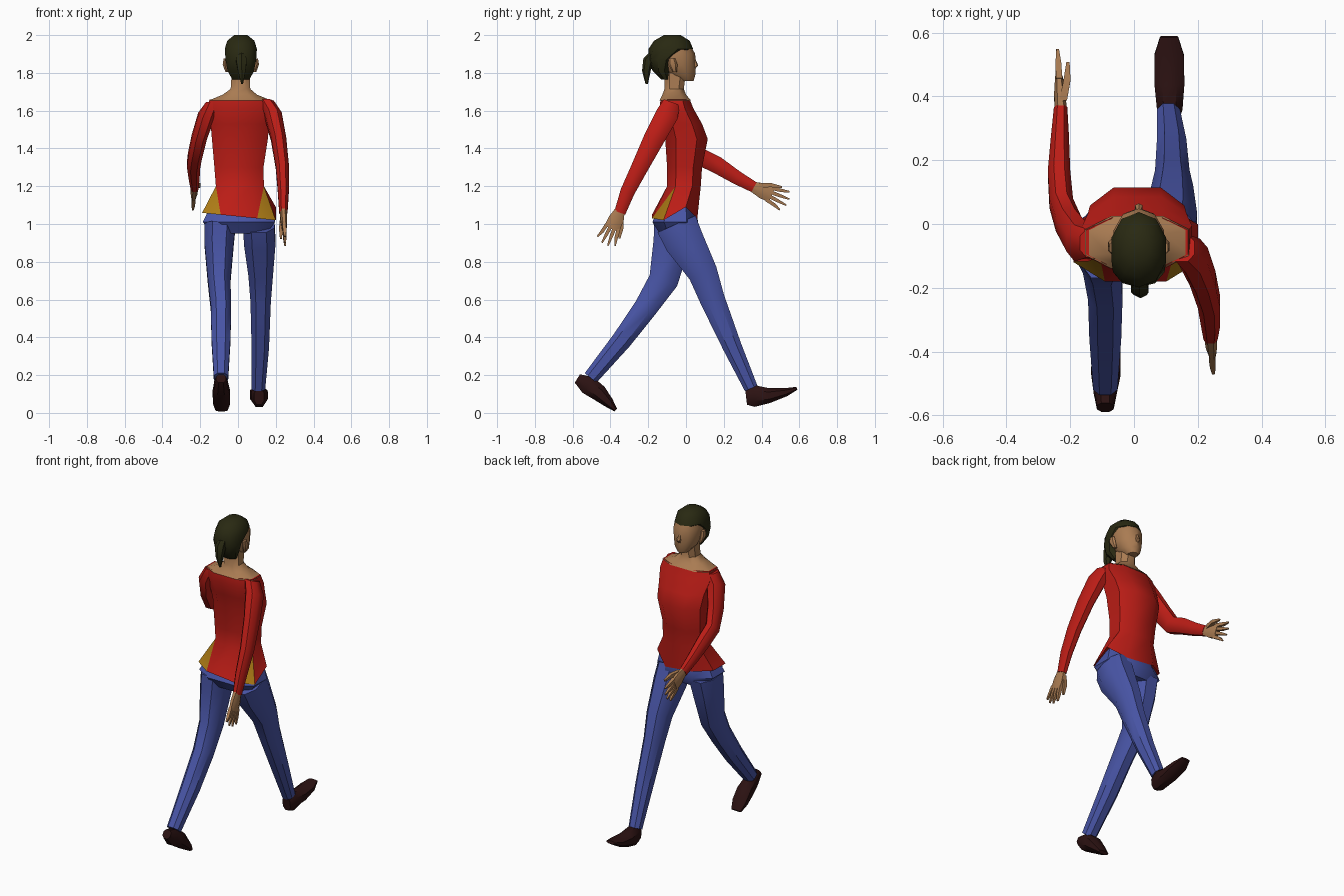
import bpy, bmesh
from math import cos, sin, pi
from mathutils import Vector

X = Vector((1, 0, 0))


def material(name, rgb):
    m = bpy.data.materials.new(name)
    m.diffuse_color = (*rgb, 1)
    return m


RED = material("red_cloth", (0.50, 0.012, 0.008))
GOLD = material("gold_cloth", (0.42, 0.20, 0.008))
BLUE = material("denim", (0.065, 0.09, 0.38))
SKIN = material("skin", (0.40, 0.20, 0.085))
HAIR = material("hair", (0.022, 0.022, 0.006))
SHOE = material("shoe_leather", (0.025, 0.006, 0.006))


def loft(name, path, mat, n=8, flat=False, power=0.85):
    """Closed tube through (x, y, z, half width in x, half depth) rings."""
    bm = bmesh.new()
    pts = [Vector(p[:3]) for p in path]
    unit = max(abs(cos((k + 0.5) * 2 * pi / n)) for k in range(n)) ** power
    rings = []
    for i, (p, spec) in enumerate(zip(pts, path)):
        t = Vector((0, 0, 1)) if flat else pts[min(i + 1, len(pts) - 1)] - pts[max(i - 1, 0)]
        b = t.cross(X).normalized()
        ring = []
        for k in range(n):
            a = (k + 0.5) * 2 * pi / n
            c, s = [(1 if v > 0 else -1) * abs(v) ** power / unit for v in (cos(a), sin(a))]
            ring.append(bm.verts.new(p + X * c * spec[3] + b * s * spec[4]))
        rings.append(ring)
    for lo, hi in zip(rings, rings[1:]):
        for k in range(n):
            j = (k + 1) % n
            bm.faces.new((lo[k], lo[j], hi[j], hi[k]))
    bm.faces.new(rings[0][::-1])
    bm.faces.new(rings[-1])
    bmesh.ops.recalc_face_normals(bm, faces=bm.faces)
    me = bpy.data.meshes.new(name)
    bm.to_mesh(me)
    bm.free()
    me.materials.append(mat)
    ob = bpy.data.objects.new(name, me)
    bpy.context.collection.objects.link(ob)
    return ob


def stack(name, levels, mat, n=8, power=0.8):
    """Horizontal rings given as (centre x, back y, front y, z, half width)."""
    return loft(name, [(cx, (y0 + y1) / 2, z, rx, (y1 - y0) / 2) for cx, y0, y1, z, rx in levels],
                mat, n, True, power)


# shirt
shirt = stack("shirt", [
    (0.005, -0.18, 0.06, 1.04, 0.195), (0.01, -0.10, 0.078, 1.20, 0.127),
    (0.005, -0.10, 0.085, 1.30, 0.13), (0.01, -0.11, 0.115, 1.45, 0.148),
    (0.01, -0.125, 0.085, 1.53, 0.155), (0.01, -0.14, 0.04, 1.61, 0.172),
    (0.01, -0.135, 0.02, 1.66, 0.16)], RED)

# uneven hem and gold side vents
shirt.data.materials.append(GOLD)
bm = bmesh.new()
bm.from_mesh(shirt.data)
bm.verts.ensure_lookup_table()
v = bm.verts
for k in range(8):
    v[k].co.z -= 0.1 * v[k].co.x
v[0].co.z += 0.07
for side, back in ((7, 6), (4, 5)):
    quad = next(f for f in bm.faces if {v[side], v[back], v[side + 8]} <= set(f.verts))
    bm.faces.remove(quad)
    bm.faces.new((v[back], v[side], v[side + 8])).material_index = 1
    bm.faces.new((v[back], v[side + 8], v[back + 8]))
bmesh.ops.recalc_face_normals(bm, faces=bm.faces)
bm.to_mesh(shirt.data)
bm.free()

# jeans
hips = stack("jeans_hips", [
    (0.01, -0.14, 0.04, 0.95, 0.14), (0.005, -0.178, 0.065, 1.01, 0.192),
    (0.008, -0.15, 0.05, 1.07, 0.165)], BLUE)
hips.data.vertices[16].co = (0.178, 0.0, 1.095)
loft("right_jeans_leg", [
    (0.11, -0.05, 1.0, 0.083, 0.11), (0.115, -0.01, 0.91, 0.083, 0.105),
    (0.12, 0.09, 0.74, 0.065, 0.078), (0.12, 0.14, 0.60, 0.054, 0.066),
    (0.118, 0.245, 0.35, 0.046, 0.05), (0.108, 0.345, 0.13, 0.036, 0.036)], BLUE)
loft("left_jeans_leg", [
    (-0.095, -0.06, 1.0, 0.083, 0.11), (-0.1, -0.075, 0.90, 0.078, 0.098),
    (-0.1, -0.12, 0.70, 0.06, 0.078), (-0.09, -0.215, 0.555, 0.054, 0.062),
    (-0.09, -0.34, 0.385, 0.05, 0.053), (-0.09, -0.505, 0.185, 0.038, 0.04)], BLUE)

# shoes
loft("right_shoe", [
    (0.112, 0.318, 0.085, 0.026, 0.042), (0.112, 0.36, 0.09, 0.04, 0.058),
    (0.111, 0.44, 0.092, 0.047, 0.040), (0.11, 0.53, 0.11, 0.046, 0.022),
    (0.11, 0.587, 0.13, 0.028, 0.008)], SHOE)
loft("left_shoe", [
    (-0.09, -0.575, 0.182, 0.026, 0.026), (-0.09, -0.52, 0.148, 0.036, 0.05),
    (-0.088, -0.46, 0.105, 0.046, 0.044), (-0.087, -0.41, 0.055, 0.045, 0.028),
    (-0.087, -0.372, 0.015, 0.032, 0.01)], SHOE)

# sleeves
loft("right_sleeve", [
    (0.15, -0.075, 1.645, 0.04, 0.045), (0.185, -0.10, 1.58, 0.046, 0.06),
    (0.215, -0.17, 1.45, 0.04, 0.055), (0.235, -0.245, 1.30, 0.035, 0.045),
    (0.24, -0.31, 1.17, 0.029, 0.038), (0.24, -0.35, 1.06, 0.022, 0.03)], RED)
loft("left_sleeve", [
    (-0.13, -0.06, 1.645, 0.04, 0.045), (-0.165, -0.06, 1.58, 0.046, 0.06),
    (-0.205, 0.0, 1.46, 0.04, 0.055), (-0.228, 0.065, 1.36, 0.037, 0.048),
    (-0.235, 0.16, 1.315, 0.035, 0.045), (-0.232, 0.27, 1.245, 0.028, 0.036),
    (-0.23, 0.36, 1.195, 0.021, 0.029)], RED)


# hands
def hand(side, wrist, tip, inward):
    w = Vector(wrist)
    d = (Vector(tip) - w) / 0.19
    u = d.cross(X)

    def at(along, across, x=0):
        return tuple(w + d * along + u * across + X * x)

    loft(side + "_palm", [(*at(-0.015, 0), 0.019, 0.026), (*at(0.045, 0), 0.018, 0.040),
                          (*at(0.10, 0), 0.012, 0.042)], SKIN)
    for i, length in enumerate((0.168, 0.188, 0.19, 0.175)):
        off = 0.033 - 0.022 * i
        loft(f"{side}_finger_{i + 1}", [
            (*at(0.085, off), 0.010, 0.010), (*at(0.135, off * 1.25), 0.009, 0.009),
            (*at(length, off * 1.6), 0.004, 0.004)], SKIN, 4)
    loft(side + "_thumb", [
        (*at(0.02, -0.02, inward * 0.3), 0.012, 0.013), (*at(0.075, -0.045, inward * 0.8), 0.011, 0.011),
        (*at(0.13, -0.058, inward), 0.005, 0.005)], SKIN, 4)


hand("right", (0.24, -0.352, 1.065), (0.25, -0.43, 0.892), -0.02)
hand("left", (-0.23, 0.36, 1.195), (-0.24, 0.54, 1.115), 0.03)

# bare shoulders, neck and head
stack("shoulders_and_neck", [
    (0.01, -0.14, 0.025, 1.655, 0.163), (0.01, -0.125, 0.0, 1.685, 0.09),
    (0.013, -0.114, -0.012, 1.715, 0.052), (0.015, -0.115, 0.0, 1.80, 0.048)], SKIN)
stack("head", [
    (0.015, -0.04, 0.038, 1.757, 0.03), (0.015, -0.09, 0.046, 1.79, 0.058),
    (0.015, -0.14, 0.046, 1.84, 0.073), (0.015, -0.15, 0.044, 1.90, 0.079),
    (0.015, -0.14, 0.018, 1.95, 0.07)], SKIN, 10, 0.95)
loft("nose", [(0.015, 0.036, 1.89, 0.006, 0.006), (0.015, 0.052, 1.84, 0.012, 0.011),
              (0.015, 0.043, 1.822, 0.008, 0.006)], SKIN, 6, True)
for side, s in (("left", -1), ("right", 1)):
    loft(side + "_ear", [(0.015 + s * 0.074, -0.06, 1.805, 0.008, 0.010),
                         (0.015 + s * 0.085, -0.07, 1.845, 0.011, 0.022),
                         (0.015 + s * 0.083, -0.075, 1.875, 0.008, 0.016)], SKIN, 6, True)

# hair cap and ponytail
stack("hair", [
    (0.015, -0.13, -0.085, 1.765, 0.045), (0.015, -0.175, -0.085, 1.81, 0.070),
    (0.015, -0.195, -0.06, 1.87, 0.081), (0.015, -0.193, 0.032, 1.927, 0.085),
    (0.015, -0.165, 0.015, 1.97, 0.072), (0.015, -0.115, -0.03, 2.0, 0.035)], HAIR, 10, 0.95)
loft("ponytail", [
    (0.018, -0.17, 1.90, 0.02, 0.02), (0.018, -0.20, 1.865, 0.028, 0.025),
    (0.02, -0.21, 1.81, 0.02, 0.02), (0.022, -0.208, 1.742, 0.005, 0.006)], HAIR, 6)

# smooth shading with crisp creases
for ob in bpy.context.collection.objects:
    ob.select_set(True)
    bpy.context.view_layer.objects.active = ob
bpy.ops.object.shade_smooth_by_angle(angle=0.7)
